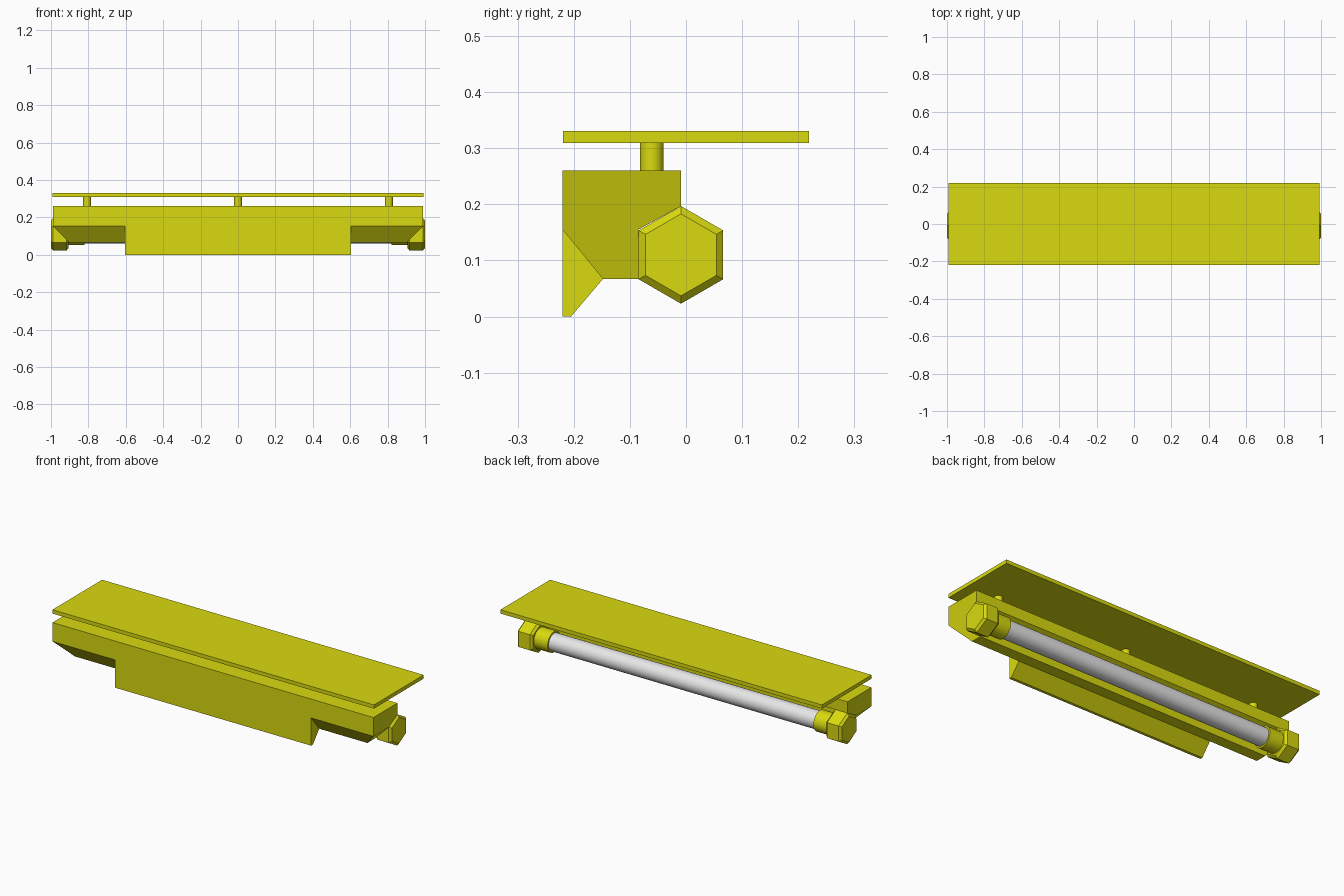
import bpy
import bmesh
import math
from mathutils import Matrix

cube = bpy.data.objects.get("Cube")
if cube:
    bpy.data.objects.remove(cube, do_unlink=True)


def make_material(name, color):
    mat = bpy.data.materials.new(name)
    mat.use_nodes = True
    mat.diffuse_color = color
    mat.node_tree.nodes["Principled BSDF"].inputs["Base Color"].default_value = color
    return mat


yellow = make_material("yellow paint", (0.7, 0.7, 0.005, 1))
white = make_material("white tube", (0.8, 0.8, 0.8, 1))

AXIS_Y, AXIS_Z = -0.009, 0.11   # centre line of the tube


def finish(name, bm, mat, smooth=False):
    bmesh.ops.recalc_face_normals(bm, faces=bm.faces)
    mesh = bpy.data.meshes.new(name)
    bm.to_mesh(mesh)
    bm.free()
    mesh.materials.append(mat)
    obj = bpy.data.objects.new(name, mesh)
    bpy.context.collection.objects.link(obj)
    if smooth:
        bpy.ops.object.select_all(action='DESELECT')
        obj.select_set(True)
        bpy.context.view_layer.objects.active = obj
        bpy.ops.object.shade_smooth_by_angle(angle=math.radians(35))
    return obj


def loft(name, rings, mat):
    """Join matching loops of points, closing both ends."""
    bm = bmesh.new()
    loops = [[bm.verts.new(p) for p in ring] for ring in rings]
    n = len(loops[0])
    for a, b in zip(loops, loops[1:]):
        for i in range(n):
            j = (i + 1) % n
            bm.faces.new((a[i], a[j], b[j], b[i]))
    bm.faces.new(loops[0])
    bm.faces.new(loops[-1])
    return finish(name, bm, mat)


def cylinder(name, radius, length, centre, mat, along_x=False):
    bm = bmesh.new()
    matrix = Matrix.Translation(centre)
    if along_x:
        matrix = matrix @ Matrix.Rotation(math.pi / 2, 4, 'Y')
    bmesh.ops.create_cone(bm, cap_ends=True, segments=32, radius1=radius,
                          radius2=radius, depth=length, matrix=matrix)
    return finish(name, bm, mat, smooth=True)


def hexagon(x, radius):
    return [(x, AXIS_Y + radius * math.sin(i * math.pi / 3),
             AXIS_Z + radius * math.cos(i * math.pi / 3)) for i in range(6)]


# Top plate
bm = bmesh.new()
bmesh.ops.create_cube(bm, size=1, matrix=Matrix.Translation((0, 0, 0.32))
                      @ Matrix.Diagonal((1.984, 0.438, 0.021, 1)))
finish("top_plate", bm, yellow)

# Posts under the plate
for side, label in ((-1, "right"), (0, "middle"), (1, "left")):
    cylinder(label + "_post", 0.021, 0.06, (side * 0.807, -0.061, 0.285), yellow)

# Housing: back cut to follow the hexagonal caps, lower ends cut at a slant
profile = [(-0.22, 0.26), (-0.22, 0.155), (-0.148, 0.067), (-0.085, 0.067),
           (-0.085, 0.155), (-0.009, 0.197), (-0.009, 0.26)]


def end_x(z):
    return 0.99 - max(0, 0.155 - z)


loft("housing", [[(s * end_x(z), y, z) for y, z in profile] for s in (-1, 1)], yellow)

# Front skirt
skirt = [(-0.22, 0.155), (-0.22, 0), (-0.205, 0), (-0.148, 0.067)]
loft("front_skirt", [[(x, y, z) for y, z in skirt] for x in (-0.605, 0.605)], yellow)

# Lamp tube
cylinder("tube", 0.049, 1.7, (0, AXIS_Y, AXIS_Z), white, along_x=True)

# Collars and chamfered hexagonal caps
for s, label in ((-1, "right"), (1, "left")):
    cylinder(label + "_collar", 0.058, 0.1, (s * 0.87, AXIS_Y, AXIS_Z), yellow, along_x=True)
    sections = ((0.905, 0.073), (0.917, 0.087), (0.988, 0.087), (1.0, 0.073))
    loft(label + "_cap", [hexagon(s * x, r) for x, r in sections], yellow)
